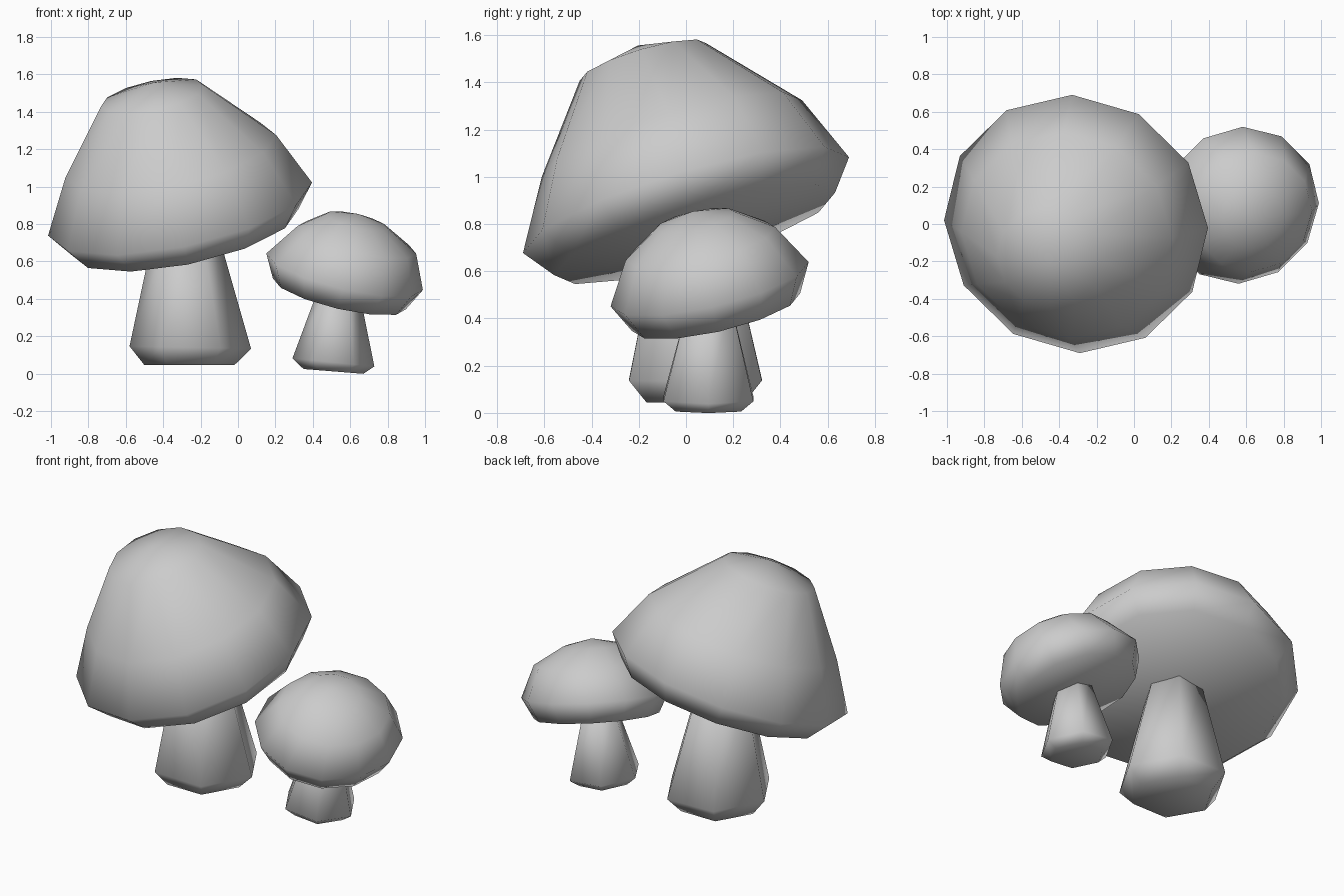
import bpy, bmesh
from math import sin, cos, tau
from mathutils import Vector

if "Cube" in bpy.data.objects:
    bpy.data.objects.remove(bpy.data.objects["Cube"])


def loft(name, rings, base_tip, top_tip):
    """Skin rings of (centre, axis, radius, sides); close the ends with fans to the tips."""
    bm = bmesh.new()
    loops = []
    for centre, axis, radius, sides in rings:
        turn = Vector((0, 0, 1)).rotation_difference(Vector(axis))
        loops.append([bm.verts.new(Vector(centre) + turn @ Vector(
            (radius * cos(tau * i / sides), radius * sin(tau * i / sides), 0)))
            for i in range(sides)])
    for low, high in zip(loops, loops[1:]):
        n = len(low)
        for i in range(n):
            j = (i + 1) % n
            bm.faces.new((low[i], low[j], high[j], high[i]))
    for loop, tip in ((loops[0], base_tip), (loops[-1], top_tip)):
        v = bm.verts.new(tip)
        for i in range(len(loop)):
            bm.faces.new((loop[i], loop[(i + 1) % len(loop)], v))
    bmesh.ops.recalc_face_normals(bm, faces=bm.faces)
    mesh = bpy.data.meshes.new(name)
    bm.to_mesh(mesh)
    bm.free()
    mesh.shade_smooth()
    obj = bpy.data.objects.new(name, mesh)
    bpy.context.collection.objects.link(obj)


def cap(name, centre, slope, profile, under, apex):
    """Tilted 12-sided cap; profile holds (radius, height along the axis, x shift, y shift)."""
    axis = Vector((-slope[0], -slope[1], 1)).normalized()
    c = Vector(centre)
    rings = [(c + axis * h + Vector((dx, dy, 0)), axis, r, 12)
             for r, h, dx, dy in profile]
    loft(name, rings, c + axis * under, c + axis * apex)


def stem(name, rings):
    """Six-sided stem; rings hold (x, y, z, radius, x slope)."""
    data = [((x, y, z), Vector((-s, 0, 1)).normalized(), r, 6)
            for x, y, z, r, s in rings]
    loft(name, data, data[0][0], data[-1][0])


# Large mushroom
cap("large_cap", (-0.31, 0, 0.88), (0.21, 0.30),
    [(0.62, -0.13, 0, 0), (0.72, 0, 0, 0),
     (0.575, 0.30, 0.01, 0.025), (0.28, 0.645, -0.02, 0)], -0.19, 0.72)
stem("large_stem", [(-0.26, 0.04, 0.045, 0.24, 0),
                    (-0.255, 0.04, 0.14, 0.325, -0.02),
                    (-0.28, 0.03, 0.78, 0.165, 0)])

# Small mushroom
cap("small_cap", (0.57, 0.10, 0.545), (-0.24, 0.23),
    [(0.365, -0.125, 0, 0), (0.43, 0, 0, 0),
     (0.325, 0.18, 0.025, 0), (0.17, 0.285, 0, 0)], -0.14, 0.325)
stem("small_stem", [(0.51, 0.095, 0.012, 0.16, -0.08),
                    (0.51, 0.095, 0.06, 0.22, -0.1),
                    (0.54, 0.10, 0.48, 0.10, 0)])
